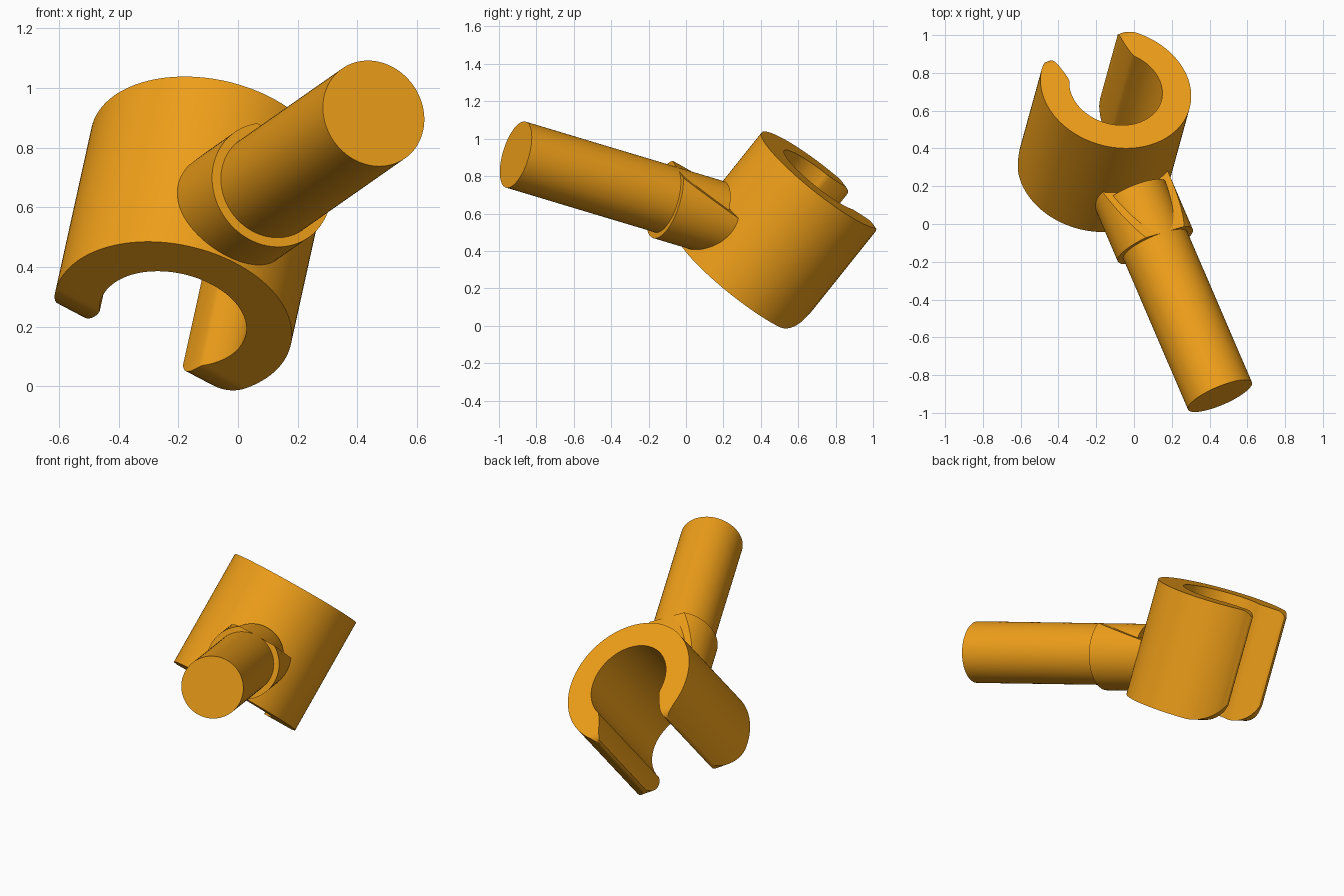
import bpy, bmesh, math
from mathutils import Vector, Matrix

if "Cube" in bpy.data.objects:
    bpy.data.objects.remove(bpy.data.objects["Cube"])

# Main directions: clip axis, rod direction, mouth of the clip
AXIS = Vector((0.17, 0.616, 0.77)).normalized()
ROD = Vector((-0.38, 0.885, -0.266)).normalized()
ROD_END = Vector((0.455, -0.91, 0.915))
CLIP_TOP = Vector((-0.096, 0.72, 0.78))
LENGTH, R_OUT, R_IN = 0.72, 0.405, 0.25

mouth = (ROD - ROD.dot(AXIS) * AXIS).normalized()
mouth = Matrix.Rotation(math.radians(5), 3, AXIS) @ mouth
side = AXIS.cross(mouth)
base = CLIP_TOP - AXIS * LENGTH

orange = bpy.data.materials.new("orange")
orange.diffuse_color = (0.87, 0.35, 0.01, 1)
orange.use_nodes = True
orange.node_tree.nodes["Principled BSDF"].inputs["Base Color"].default_value = orange.diffuse_color


def finish(ob):
    bpy.ops.object.select_all(action='DESELECT')
    ob.select_set(True)
    bpy.context.view_layer.objects.active = ob
    bpy.ops.object.shade_smooth_by_angle(angle=math.radians(30))


def add(name, bm):
    bmesh.ops.recalc_face_normals(bm, faces=bm.faces)
    me = bpy.data.meshes.new(name)
    bm.to_mesh(me)
    bm.free()
    me.materials.append(orange)
    ob = bpy.data.objects.new(name, me)
    bpy.context.collection.objects.link(ob)
    return ob


def arc(cx, cy, rx, ry, a0, a1, n):
    pts = []
    for i in range(n + 1):
        a = math.radians(a0 + (a1 - a0) * i / n)
        pts.append((cx + rx * math.cos(a), cy + ry * math.sin(a)))
    return pts


def prism(name, pts, origin, u, v, depth):
    bm = bmesh.new()
    face = bm.faces.new([bm.verts.new(origin + u * p[0] + v * p[1]) for p in pts])
    ext = bmesh.ops.extrude_face_region(bm, geom=[face])
    moved = [g for g in ext['geom'] if isinstance(g, bmesh.types.BMVert)]
    bmesh.ops.translate(bm, vec=depth, verts=moved)
    return add(name, bm)


def cylinder(radius, t0, t1):
    bm = bmesh.new()
    rot = ROD.to_track_quat('Z', 'Y').to_matrix().to_4x4()
    bmesh.ops.create_cone(bm, cap_ends=True, segments=96, radius1=radius, radius2=radius,
                          depth=t1 - t0,
                          matrix=Matrix.Translation(ROD_END + ROD * (t0 + t1) / 2) @ rot)
    return bm


# Snap clip: C-shaped section with rounded lips, extruded along the axis
half = arc(0, 0, R_OUT, R_OUT, 180, 44, 48)
half += [(0.310, 0.257), (0.322, 0.243), (0.326, 0.229), (0.321, 0.217),
         (0.305, 0.209), (0.27, 0.204), (0.23, 0.201), (0.185, 0.200), (0.16, 0.202)]
half += arc(0, 0, R_IN, R_IN, 55, 180, 40)
# the far side is the mirrored half; seam points are shared
profile = half + [(x, -y) for x, y in reversed(half[1:-1])]
outer_n = 49
upper_out, upper_in = half[:-1], half[-1]
profile = [half[0]] + half[1:-1] + [upper_in] + [(x, -y) for x, y in reversed(half[1:-1])]
clip = prism("snap_clip", profile, base, mouth, side, AXIS * LENGTH)

# Rounded corners of the clip arms, cut with a rounded plate
plate = [(-0.6, -0.01), (-0.6, LENGTH + 0.01), (0.2, LENGTH + 0.01)]
plate += arc(0.27, LENGTH - 0.06, 0.06, 0.06, 90, 0, 10)
plate += arc(0.14, 0.20, 0.19, 0.20, 0, -90, 20)
plate += [(0.10, -0.01)]
cutter = prism("corner_cutter", plate, base - side * 0.7, mouth, AXIS, side * 1.4)
cutter.hide_render = True
mod = clip.modifiers.new("round_corners", 'BOOLEAN')
mod.operation = 'INTERSECT'
mod.solver = 'EXACT'
mod.object = cutter
bpy.context.view_layer.objects.active = clip
bpy.ops.object.modifier_apply(modifier=mod.name)
bpy.data.objects.remove(cutter)
finish(clip)

# Collar: short thick cylinder with a flat cut on its upper side
bm = cylinder(0.216, 0.90, 1.25)
cut = bmesh.ops.bisect_plane(bm, geom=bm.verts[:] + bm.edges[:] + bm.faces[:],
                             plane_co=AXIS * 0.645, plane_no=AXIS, clear_outer=True)
rim = [g for g in cut['geom_cut'] if isinstance(g, bmesh.types.BMEdge)]
bmesh.ops.holes_fill(bm, edges=rim)
finish(add("collar", bm))

# Rod
finish(add("rod", cylinder(0.184, 0.0, 1.2)))
